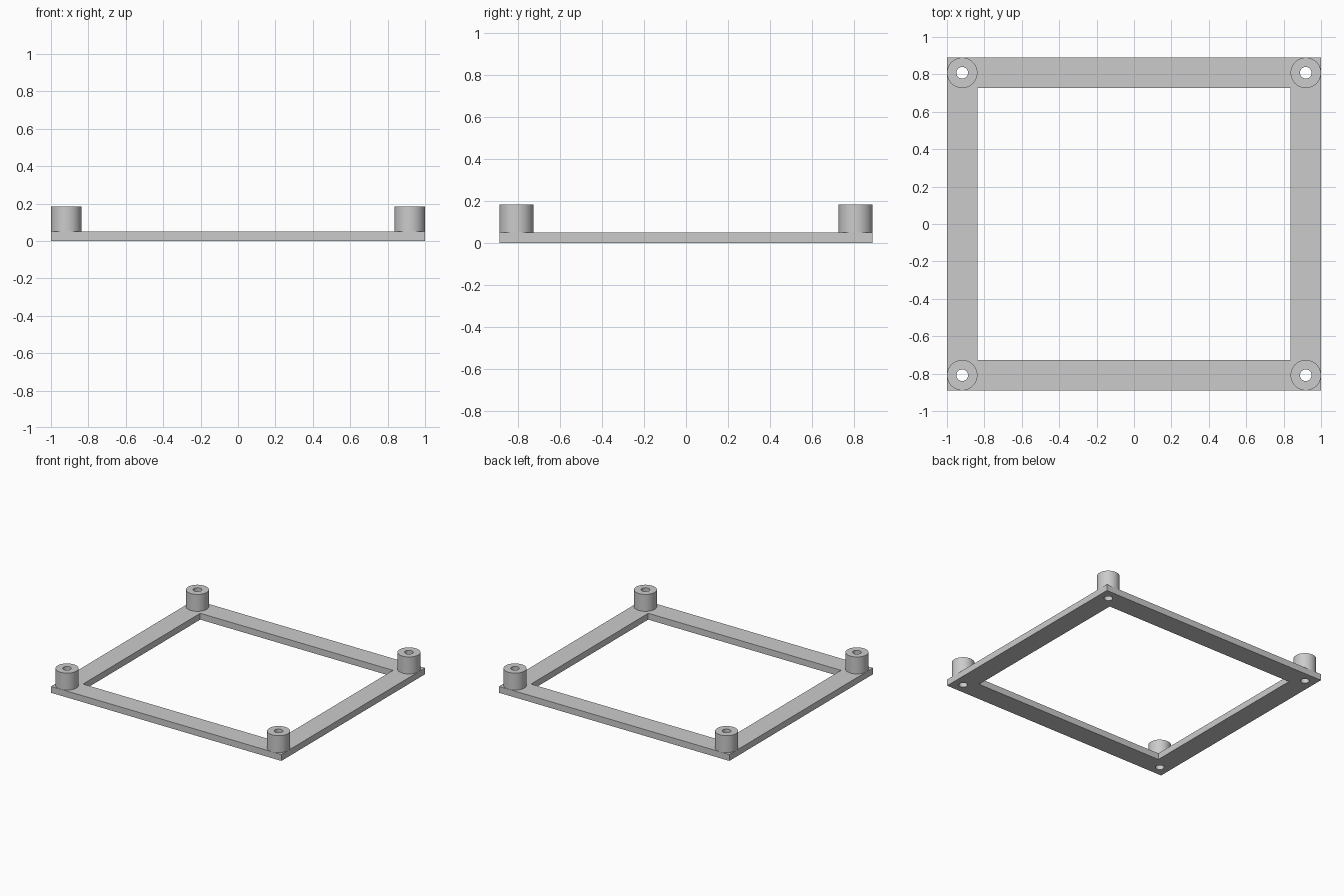
import bpy
import math

HALF_X, HALF_Y = 1.0, 0.89          # outer half sizes
BAR = 0.163                         # bar width, also standoff diameter
THICK, TOP = 0.05, 0.183            # frame thickness, overall height
RADIUS, HOLE = BAR / 2, 0.031
SIDES = 64

cube = bpy.data.objects.get("Cube")
if cube:
    bpy.data.objects.remove(cube, do_unlink=True)

grey = bpy.data.materials.new("grey plastic")
grey.use_nodes = True
colour = (0.6, 0.6, 0.6, 1.0)
grey.diffuse_color = colour
grey.node_tree.nodes["Principled BSDF"].inputs["Base Color"].default_value = colour


def box(name, half_x, half_y, low, high):
    bpy.ops.mesh.primitive_cube_add(size=2, location=(0, 0, (low + high) / 2))
    obj = bpy.context.object
    obj.name = name
    obj.scale = (half_x, half_y, (high - low) / 2)
    bpy.ops.object.transform_apply(location=True, rotation=False, scale=True)
    obj.data.materials.append(grey)
    return obj


def cylinder(name, radius, x, y, low, high):
    bpy.ops.mesh.primitive_cylinder_add(vertices=SIDES, radius=radius, depth=high - low,
                                        location=(x, y, (low + high) / 2))
    obj = bpy.context.object
    obj.name = name
    obj.data.materials.append(grey)
    return obj


def cut(obj, cutter):
    """Subtract the cutter from the object and apply the result."""
    mod = obj.modifiers.new("cut", 'BOOLEAN')
    mod.operation = 'DIFFERENCE'
    mod.solver = 'EXACT'
    mod.object = cutter
    bpy.context.view_layer.objects.active = obj
    bpy.ops.object.modifier_apply(modifier=mod.name)


# Flat rectangular frame
frame = box("frame", HALF_X, HALF_Y, 0, THICK)
opening = box("opening_cutter", HALF_X - BAR, HALF_Y - BAR, -1, 1)
cut(frame, opening)
bpy.data.objects.remove(opening, do_unlink=True)

# Corner standoffs, drilled through together with the frame
parts = [frame]
for side, sx in (("left", 1), ("right", -1)):
    for end, sy in (("front", -1), ("back", 1)):
        x, y = sx * (HALF_X - RADIUS), sy * (HALF_Y - RADIUS)
        standoff = cylinder(f"standoff_{end}_{side}", RADIUS, x, y, THICK, TOP)
        drill = cylinder("drill_cutter", HOLE, x, y, -1, 1)
        cut(standoff, drill)
        cut(frame, drill)
        bpy.data.objects.remove(drill, do_unlink=True)
        parts.append(standoff)

# Smooth round walls, sharp edges
bpy.ops.object.select_all(action='DESELECT')
for obj in parts:
    obj.select_set(True)
bpy.context.view_layer.objects.active = frame
bpy.ops.object.shade_smooth_by_angle(angle=math.radians(30))
